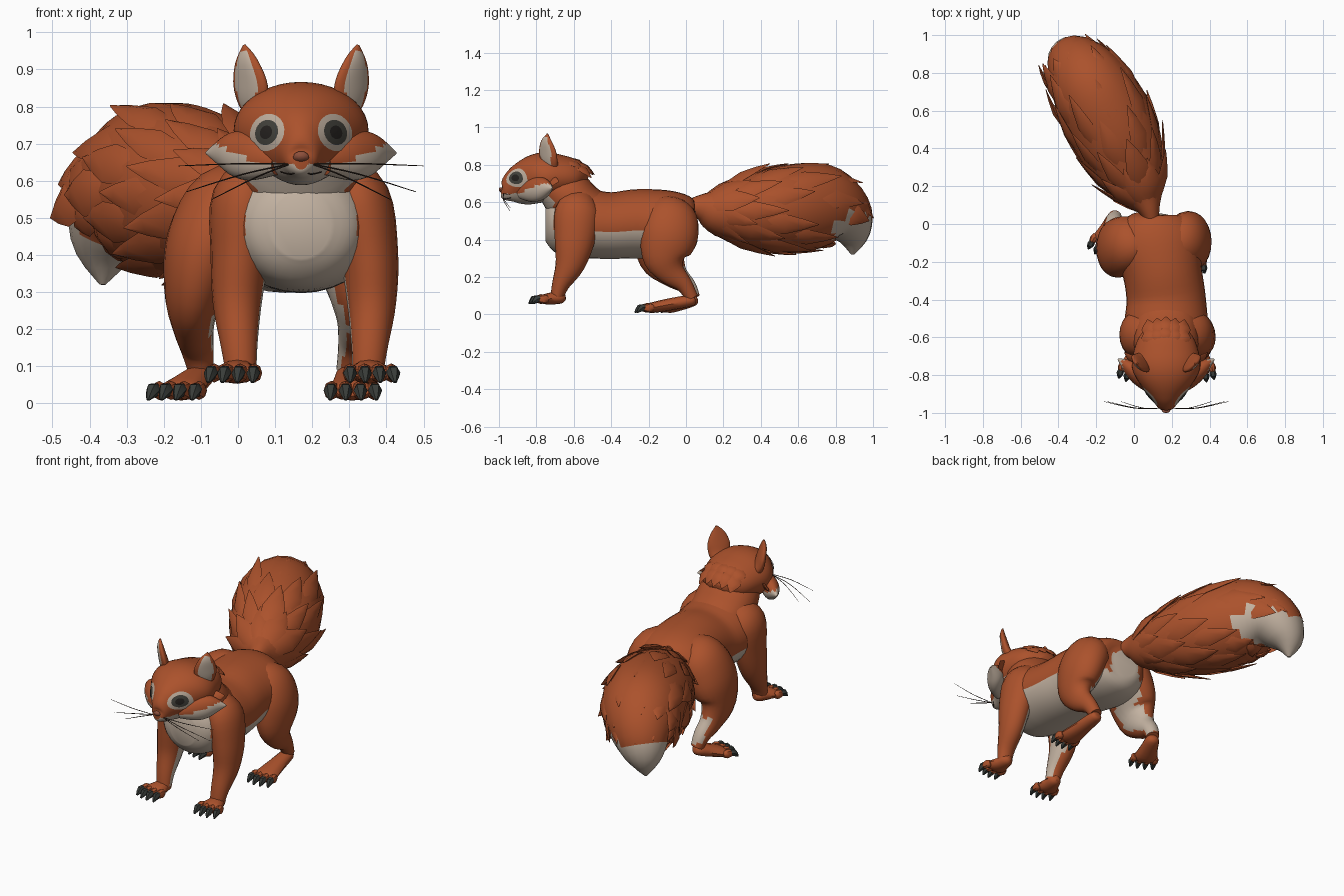
import bpy
import bmesh
import math
import random
from mathutils import Vector
from mathutils.bvhtree import BVHTree

random.seed(4)
if "Cube" in bpy.data.objects:
    bpy.data.objects.remove(bpy.data.objects["Cube"])


def material(name, red, green, blue):
    mat = bpy.data.materials.new(name)
    mat.use_nodes = True
    mat.diffuse_color = (red, green, blue, 1)
    shader = next(n for n in mat.node_tree.nodes if n.type == 'BSDF_PRINCIPLED')
    shader.inputs["Base Color"].default_value = (red, green, blue, 1)
    return mat


FUR = material("russet_fur", .41, .084, .025)
CREAM = material("cream_fur", .55, .45, .36)
CLAW = material("claw_grey", .04, .045, .04)
IRIS = material("iris_grey", .06, .058, .048)
BLACK = material("pupil_black", .02, .017, .015)
NOSE = material("nose_brown", .27, .08, .045)
WHISKER = material("whisker_brown", .04, .025, .018)
COAT = [FUR, CREAM]
MID = .17  # centre line of the head and chest


def finish(name, bm, mats, paint=None, angle=42):
    bmesh.ops.recalc_face_normals(bm, faces=bm.faces)
    bm.normal_update()
    if paint:
        for face in bm.faces:
            face.material_index = int(paint(face.calc_center_median(), face.normal))
    mesh = bpy.data.meshes.new(name)
    bm.to_mesh(mesh)
    bm.free()
    for mat in mats:
        mesh.materials.append(mat)
    mesh.shade_smooth()
    mesh.set_sharp_from_angle(angle=math.radians(angle))
    obj = bpy.data.objects.new(name, mesh)
    bpy.context.collection.objects.link(obj)
    return obj


def spline(rows, steps):
    """Catmull-Rom interpolation through rows of numbers."""
    rows = [rows[0], *rows, rows[-1]]
    result = []
    for a, b, c, d in zip(rows, rows[1:], rows[2:], rows[3:]):
        for k in range(steps):
            t = k / steps
            result.append([q + t / 2 * (r - p + t * (2 * p - 5 * q + 4 * r - s
                           + t * (3 * (q - r) + s - p))) for p, q, r, s in zip(a, b, c, d)])
    return result + [list(rows[-1])]


def loft(name, rows, mats, paint=None, ref=(1, 0, 0), sides=16, steps=4):
    """Skin of elliptic rings; each row is x, y, z, radius along ref, other radius."""
    rows = spline(rows, steps)
    centres = [Vector(r[:3]) for r in rows]
    bm, rings = bmesh.new(), []
    for i, row in enumerate(rows):
        along = (centres[min(i + 1, len(rows) - 1)] - centres[max(i - 1, 0)]).normalized()
        u = Vector(ref)
        u = (u - along * u.dot(along)).normalized()
        v = along.cross(u)
        turns = [math.tau * j / sides for j in range(sides)]
        rings.append([bm.verts.new(centres[i] + u * max(row[3], .001) * math.cos(a)
                                   + v * max(row[4], .001) * math.sin(a)) for a in turns])
    for low, high in zip(rings, rings[1:]):
        for j in range(sides):
            k = (j + 1) % sides
            bm.faces.new((low[j], low[k], high[k], high[j]))
    bm.faces.new(rings[0])
    bm.faces.new(rings[-1])
    points = [[v.co.copy() for v in ring] for ring in rings]
    return finish(name, bm, mats, paint), points, centres


def tuft(name, root, tip, out, width):
    """Flat pointed lock of fur."""
    mid = root.lerp(tip, .45) + out * width * .25
    rows = [(*root, width * .6, .01), (*mid, width, width * .25), (*tip, .002, .002)]
    loft(name, rows, [FUR], ref=(tip - root).cross(out), sides=6, steps=2)


# Body, with cream chest and belly
def body_paint(c, n):
    chest = c.y < -.6 and n.y < -.25 and abs(c.x - MID) < .15
    rump = c.y > -.02 and c.z < .52 and abs(c.x - .11) < .09
    return n.z < -.3 or chest or rump


loft("body", [(.11, .055, .475, .07, .08), (.11, .03, .475, .17, .145), (.12, -.08, .48, .235, .18),
              (.15, -.25, .485, .21, .185), (MID, -.4, .475, .21, .178), (MID, -.55, .485, .22, .185),
              (MID, -.66, .48, .18, .17), (MID, -.72, .48, .14, .13), (MID, -.75, .48, .08, .09)],
     COAT, body_paint, sides=32)
loft("neck", [(MID, -.42, .52, .15, .1), (MID, -.54, .575, .17, .12), (MID, -.64, .64, .17, .14),
              (MID, -.72, .69, .14, .1)], COAT,
     lambda c, n: n.y < -.25 and n.z < .2 and abs(c.x - MID) < .13, sides=24)


# Head with cream jaw
def jaw(c, n):
    return c.y < -.64 and c.z < max(.645, .6 + .42 * abs(c.x - MID))


head, _, _ = loft("head", [(MID, -.99, .65, .018, .02), (MID, -.97, .652, .042, .046),
                           (MID, -.93, .672, .068, .086), (MID, -.87, .697, .117, .116),
                           (MID, -.77, .732, .178, .133), (MID, -.67, .735, .17, .118),
                           (MID, -.58, .725, .13, .092), (MID, -.53, .71, .05, .04)], COAT,
                  jaw, sides=40, steps=6)
surface = BVHTree.FromPolygons([v.co for v in head.data.vertices],
                               [p.vertices for p in head.data.polygons])


def face_patch(name, x, z, wide, high, mat, lift, tilt):
    """Thin painted oval draped over the front of the head."""
    bm, rings, count = bmesh.new(), [], 20
    for r in (.02, .35, .7, 1):
        ring = []
        for j in range(count):
            a = math.tau * j / count
            p, q = wide * r * math.cos(a), high * r * math.sin(a)
            start = Vector((x + p * math.cos(tilt) - q * math.sin(tilt), -2,
                            z + p * math.sin(tilt) + q * math.cos(tilt)))
            hit, normal, _, _ = surface.ray_cast(start, Vector((0, 1, 0)))
            ring.append(bm.verts.new(hit + normal * lift))
        rings.append(ring)
    bm.faces.new(rings[0])
    for low, high_ring in zip(rings, rings[1:]):
        for j in range(count):
            k = (j + 1) % count
            bm.faces.new((low[j], low[k], high_ring[k], high_ring[j]))
    obj = finish(name, bm, [mat])
    if obj.data.polygons[0].normal.y > 0:
        obj.data.flip_normals()


def foot(name, heel, ball, wide, tall):
    """Lofted foot with four toes and dark claws."""
    heel, ball = Vector(heel), Vector(ball)
    ahead = (ball - heel).normalized()
    flat = Vector((ahead.x, ahead.y, 0)).normalized()
    side = flat.cross(Vector((0, 0, 1)))
    middle = heel.lerp(ball, .5)
    loft(name, [(*(heel - ahead * .02), .015, .015), (*heel, wide * .55, tall * 1.2),
                (*middle, wide * .75, tall * 1.3), (*ball, wide, tall * 1.1),
                (*(ball + flat * .025), wide * .8, tall * .6)], [FUR], ref=side, sides=12, steps=3)
    for i in (-1.5, -.5, .5, 1.5):
        way = (flat + side * i * .06).normalized()
        root = ball + side * i * wide * .55 - flat * abs(i) * .01
        knuckle, end = root + way * .038, root + way * .062
        loft(name + "_toe", [(*root, .014, .014), (*(root + way * .025), .021, .026),
                             (*end, .011, .012)], [FUR], ref=side, sides=8, steps=2)
        knuckle.z += .004
        point = root + way * .088
        point.z = max(ball.z - tall, .006)
        loft(name + "_claw", [(*knuckle, .013, .013), (*end, .019, .021), (*point, .005, .004)],
             [CLAW], ref=side, sides=6, steps=2)


for s, label in ((1, "left"), (-1, "right")):
    def at(offset, *rest):
        return (MID + s * offset, *rest)

    # Eyes
    for part, size, mat, lift in (("eye_ring", .051, CREAM, .002), ("iris", .034, IRIS, .004),
                                  ("pupil", .018, BLACK, .006)):
        face_patch(f"{label}_{part}", MID + s * .09, .73, size * .88, size, mat, lift, s * .5)

    # Ears, cupped towards the front and outside
    def ear_paint(c, n):
        level = Vector((n.x, n.y, 0)).normalized()
        return level.dot(Vector((s, -1, 0)).normalized()) > .95 and .8 < c.z < .95

    loft(f"{label}_ear", [at(.115, -.715, .78, .04, .03), at(.13, -.73, .82, .056, .026),
                          at(.138, -.74, .87, .06, .022), at(.148, -.745, .925, .038, .016),
                          at(.153, -.74, .966, .004, .004)], COAT,
         ear_paint, ref=(s * .7, .7, 0), sides=32)

    # Cheek ruffs
    loft(f"{label}_cheek", [at(.06, -.88, .65, .03, .035), at(.13, -.82, .665, .045, .065),
                            at(.19, -.76, .675, .042, .055), at(.255, -.715, .675, .004, .004)],
         COAT, jaw, ref=(0, 1, 0), sides=24, steps=6)
    tuft(f"{label}_cheek_lock", Vector(at(.14, -.74, .7)), Vector(at(.22, -.68, .71)),
         Vector((s, 0, .5)).normalized(), .035)

    # Whiskers
    for reach, drop in ((.33, .64), (.31, .57), (.24, .55)):
        loft(f"{label}_whisker", [at(.03, -.975, .645, .002, .002),
                                  at(reach * .5, -.975, drop * .4 + .39, .002, .002),
                                  at(reach, -.94, drop, .001, .001)],
             [WHISKER], ref=(0, 1, 0), sides=4)

    # Mouth line
    loft(f"{label}_mouth", [at(0, -.984, .632, .002, .002), at(.025, -.968, .618, .002, .002),
                            at(.055, -.936, .624, .002, .002)], [WHISKER], ref=(0, 1, 0), sides=4)

    # Front legs
    inset = .009 * (1 - s)
    loft(f"{label}_front_leg", [at(.1, -.56, .63, .05, .07), at(.15, -.58, .55, .09, .12),
                                at(.183 - inset, -.595, .4, .079, .108),
                                at(.19 - inset, -.62, .27, .066, .08),
                                at(.185 - inset, -.67, .16, .05, .047),
                                at(.18 - inset, -.69, .09, .042, .035)],
         COAT, lambda c, n: n.x * s < -.5 and n.y > -.25 and .1 < c.z < .42, sides=20)
    foot(f"{label}_front_paw", at(.18 - inset, -.665, .09), at(.187 - inset / 2, -.755, .082),
         .064, .025)


# Hind legs, the right one splayed outwards
def inner_left(c, n):
    return n.x < -.5 and n.y > -.6 and c.z < .45


def inner_right(c, n):
    return n.x > .5 and n.y > -.25 and c.z < .45 or n.y > .6 and .12 < c.z < .25


loft("left_hind_leg", [(.18, -.07, .57, .06, .09), (.25, -.08, .53, .11, .14),
                       (.302, -.09, .43, .108, .155), (.32, -.11, .31, .082, .125),
                       (.32, -.08, .23, .055, .078), (.31, -.01, .16, .04, .045),
                       (.3, .03, .09, .035, .035)], COAT, inner_left, sides=24)
loft("right_hind_leg", [(.06, -.08, .57, .06, .09), (-.015, -.1, .53, .12, .145),
                        (-.083, -.125, .42, .115, .16), (-.12, -.12, .3, .08, .13),
                        (-.12, -.06, .21, .056, .075), (-.11, .01, .15, .045, .045),
                        (-.1, .04, .09, .035, .035)], COAT, inner_right, sides=24)
foot("left_hind_foot", (.3, .03, .075), (.308, -.19, .035), .066, .025)
foot("right_hind_foot", (-.1, .04, .075), (-.155, -.09, .035), .068, .025)

# Nose
loft("nose", [(MID, -.975, .668, .012, .01), (MID, -.99, .664, .022, .016),
              (MID, -.998, .66, .008, .006)], [NOSE], sides=10)

# Mane locks at the back of the head
for y, spread, drop in ((-.61, .045, .05), (-.565, .045, .07)):
    for i in range(-2, 3):
        start = Vector((MID + i * spread, y - abs(i) * .008, 2))
        root, normal, _, _ = surface.ray_cast(start, Vector((0, 0, -1)))
        tuft("mane_lock", root - normal * .012, root + Vector((i * .004, .075, -drop)),
             normal, .04)

# Tail, drooping to a cream tip
_, rings, spine = loft("tail", [(.1, .0, .58, .03, .03), (.08, .08, .575, .06, .07),
                                (.04, .17, .555, .13, .132), (-.045, .35, .55, .212, .2),
                                (-.13, .54, .565, .238, .235), (-.23, .73, .58, .215, .225),
                                (-.305, .845, .53, .165, .16), (-.355, .89, .42, .1, .095),
                                (-.365, .89, .32, .008, .008)], COAT,
                       lambda c, n: c.y > .78 and c.z < .53, ref=(.91, .41, 0), sides=18)

# Staggered locks over the tail, leaving the cream underside bare
reach = 6
for i in range(5, len(rings) - 10, 3):
    for j in range(i % 2, len(rings[i]), 2):
        root, tip = rings[i][j], rings[i + reach][j]
        out = (root - spine[i]).normalized()
        if out.z < .1 and tip.y > .83:
            continue
        tuft("tail_lock", root - out * .02, tip + out * random.uniform(.003, .035), out,
             random.uniform(.045, .065))

# Fringe around the tail end
for i in range(7):
    turn = math.pi * i / 6
    across = Vector((.91, .41, 0)) * math.cos(turn)
    out = (across + Vector((0, 0, math.sin(turn)))).normalized()
    root = Vector((-.25, .75, .56)) + out * .17
    tip = Vector((-.35, .89, .5)) + across * .17 + Vector((0, .02, .18 * math.sin(turn)))
    tuft("tail_fringe", root, tip, out, .06)
